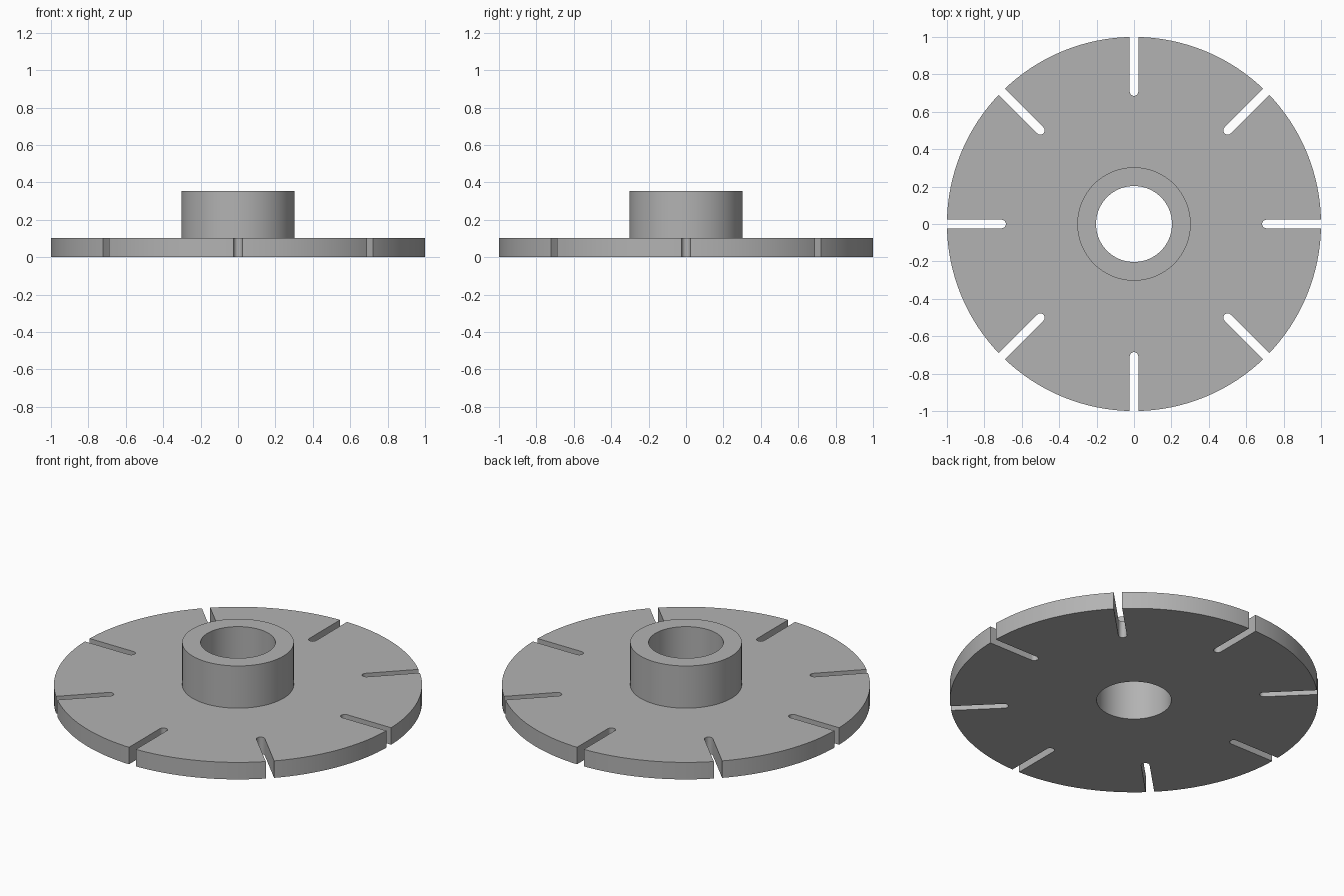
import bpy
import bmesh
from math import cos, sin, pi, radians
from mathutils import Matrix

DISC_R, DISC_H = 1.0, 0.102
HUB_R, HUB_H, BORE_R = 0.303, 0.355, 0.203
SLOT_COUNT, SLOT_HALF, SLOT_INNER = 8, 0.023, 0.685
SEGMENTS = 128

cube = bpy.data.objects.get("Cube")
if cube:
    bpy.data.objects.remove(cube, do_unlink=True)

metal = bpy.data.materials.new("grey metal")
metal.use_nodes = True
grey = (0.45, 0.45, 0.45, 1)
metal.diffuse_color = grey
metal.node_tree.nodes["Principled BSDF"].inputs["Base Color"].default_value = grey


def make_object(name, bm):
    bmesh.ops.recalc_face_normals(bm, faces=bm.faces)
    mesh = bpy.data.meshes.new(name)
    bm.to_mesh(mesh)
    bm.free()
    mesh.materials.append(metal)
    obj = bpy.data.objects.new(name, mesh)
    bpy.context.collection.objects.link(obj)
    return obj


# Disc, hub and bore: one closed profile turned around the z axis
profile = [(BORE_R, 0), (DISC_R, 0), (DISC_R, DISC_H),
           (HUB_R, DISC_H), (HUB_R, HUB_H), (BORE_R, HUB_H)]
bm = bmesh.new()
verts = [bm.verts.new((r, 0, z)) for r, z in profile]
edges = [bm.edges.new((v, verts[i - 1])) for i, v in enumerate(verts)]
bmesh.ops.spin(bm, geom=verts + edges, cent=(0, 0, 0), axis=(0, 0, 1),
               angle=2 * pi, steps=SEGMENTS, use_merge=True)
bmesh.ops.remove_doubles(bm, verts=bm.verts, dist=0.0001)
body = make_object("slotted_disc_with_hub", bm)

# Slot cutters: round-ended prisms repeated around the rim
bm = bmesh.new()
arc = [pi / 2 + pi * i / 12 for i in range(13)]
outline = [(SLOT_INNER + SLOT_HALF * (1 + cos(a)), SLOT_HALF * sin(a)) for a in arc]
outline += [(1.2, -SLOT_HALF), (1.2, SLOT_HALF)]
for k in range(SLOT_COUNT):
    turn = Matrix.Rotation(2 * pi * k / SLOT_COUNT, 3, "Z")
    base = bm.faces.new([bm.verts.new((x, y, -0.1)) for x, y in outline])
    ext = bmesh.ops.extrude_face_region(bm, geom=[base])
    top = [g for g in ext["geom"] if isinstance(g, bmesh.types.BMVert)]
    bmesh.ops.translate(bm, verts=top, vec=(0, 0, 0.3))
    bmesh.ops.rotate(bm, verts=list(base.verts) + top, cent=(0, 0, 0), matrix=turn)
cutter = make_object("slot_cutters", bm)
cutter.hide_render = True

# Cut the slots, then discard the cutters
cut = body.modifiers.new("slots", "BOOLEAN")
cut.operation = "DIFFERENCE"
cut.solver = "EXACT"
cut.object = cutter
bpy.ops.object.select_all(action="DESELECT")
body.select_set(True)
bpy.context.view_layer.objects.active = body
bpy.ops.object.modifier_apply(modifier=cut.name)
bpy.data.objects.remove(cutter, do_unlink=True)

# Smooth round walls, crisp rims
bpy.ops.object.shade_smooth_by_angle(angle=radians(30))
